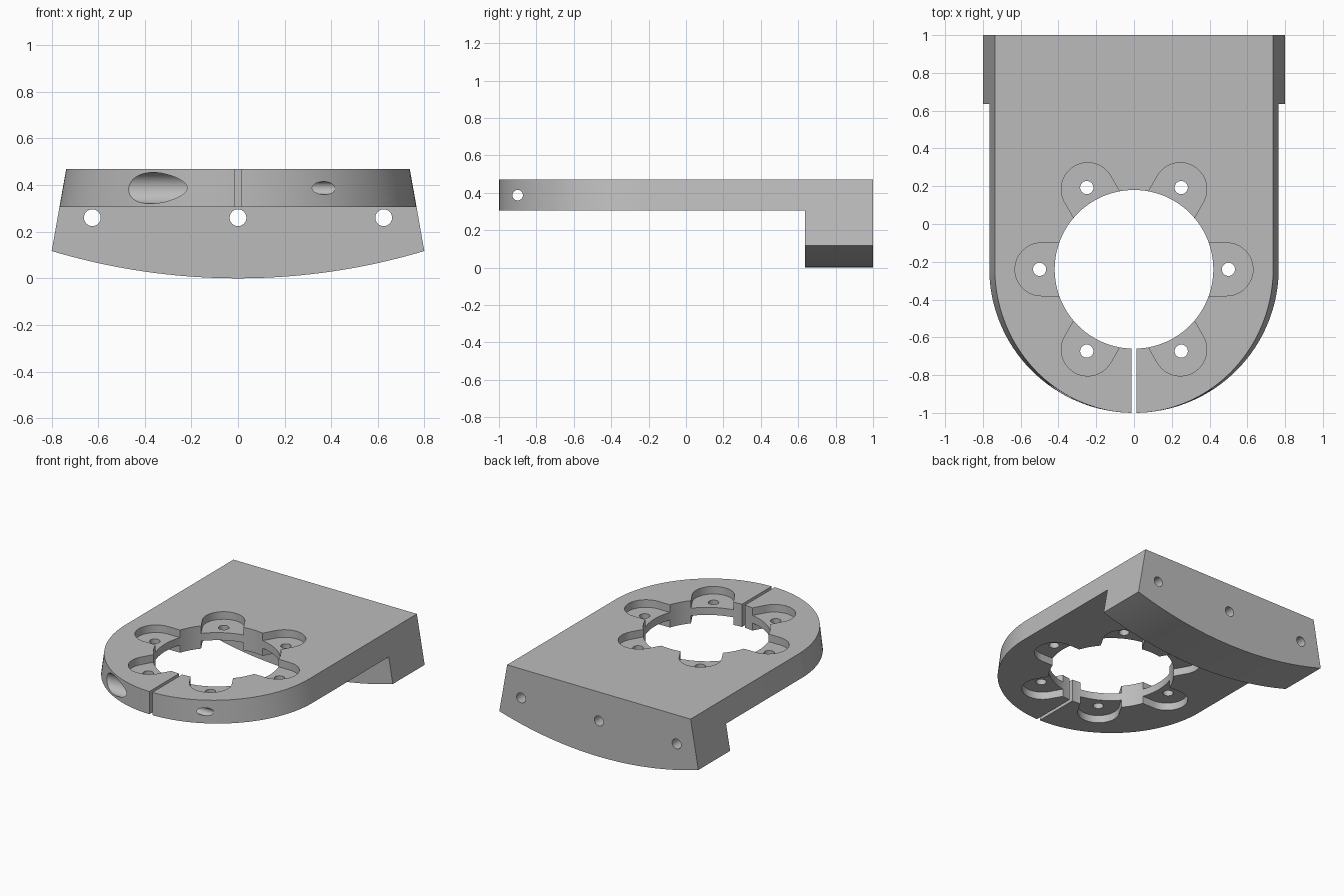
import bpy, bmesh
from math import sin, cos, pi, radians, sqrt
from mathutils import Matrix, Vector

if "Cube" in bpy.data.objects:
    bpy.data.objects.remove(bpy.data.objects["Cube"], do_unlink=True)

TOP, UNDER = 0.47, 0.305        # plate faces
BORE_Y, FLANGE_Y = -0.24, 0.635
ROUND_Y, ROUND_R = -0.235, 0.765
POCKET = 0.055

grey = bpy.data.materials.new("machined grey")
grey.use_nodes = True
grey.diffuse_color = (0.5, 0.5, 0.5, 1)
grey.node_tree.nodes["Principled BSDF"].inputs["Base Color"].default_value = (0.5, 0.5, 0.5, 1)


def make_object(name, bm):
    bmesh.ops.recalc_face_normals(bm, faces=bm.faces)
    mesh = bpy.data.meshes.new(name)
    bm.to_mesh(mesh)
    bm.free()
    obj = bpy.data.objects.new(name, mesh)
    bpy.context.collection.objects.link(obj)
    mesh.materials.append(grey)
    return obj


def extrude(bm, face, dz):
    new = bmesh.ops.extrude_face_region(bm, geom=[face])["geom"]
    verts = [g for g in new if isinstance(g, bmesh.types.BMVert)]
    bmesh.ops.translate(bm, verts=verts, vec=(0, 0, dz))


def prism(name, points, z0, z1):
    bm = bmesh.new()
    extrude(bm, bm.faces.new([bm.verts.new((x, y, z0)) for x, y in points]), z1 - z0)
    return make_object(name, bm)


def cylinder(name, radius, centre, length, axis="Z", segments=32):
    turn = {"X": Matrix.Rotation(pi / 2, 4, "Y"),
            "Y": Matrix.Rotation(pi / 2, 4, "X"), "Z": Matrix()}[axis]
    bm = bmesh.new()
    bmesh.ops.create_cone(bm, cap_ends=True, segments=segments, radius1=radius, radius2=radius,
                          depth=length, matrix=Matrix.Translation(Vector(centre)) @ turn)
    return make_object(name, bm)


def half_width(z):
    return 0.737 + (TOP - z) * 0.177


# Round-ended plate, with the flange drawn down from its rear underside
bm = bmesh.new()
arc = [(ROUND_R * cos(a), ROUND_Y + ROUND_R * sin(a))
       for a in (pi + pi * i / 96 for i in range(97))]
outline = arc + [(ROUND_R, FLANGE_Y), (ROUND_R, 1), (-ROUND_R, 1), (-ROUND_R, FLANGE_Y)]
ring = [bm.verts.new((x, y, UNDER)) for x, y in outline]
plate_face = bm.faces.new(ring)
extrude(bm, plate_face, TOP - UNDER)
bmesh.utils.face_split(plate_face, ring[97], ring[-1])
rear = max((f for f in bm.faces if all(abs(v.co.z - UNDER) < 1e-5 for v in f.verts)),
           key=lambda f: f.calc_center_median().y)
extrude(bm, rear, -0.4)
for v in bm.verts:
    v.co.x *= half_width(v.co.z) / ROUND_R
bracket = make_object("clamp_bracket", bm)


def boolean(tool, operation="DIFFERENCE"):
    bpy.context.view_layer.objects.active = bracket
    mod = bracket.modifiers.new("cut", "BOOLEAN")
    mod.object, mod.operation, mod.solver = tool, operation, "EXACT"
    bpy.ops.object.modifier_apply(modifier=mod.name)
    bpy.data.objects.remove(tool, do_unlink=True)


# Curved flange underside
boolean(cylinder("underside_arc", 2.79, (0, 0, 2.79), 4, "Y", 384), "INTERSECT")

# Main bore and clamp slit
boolean(cylinder("bore", 0.42, (0, BORE_Y, 0.4), 1, "Z", 96))
boolean(prism("slit", [(-0.012, -1.2), (0.012, -1.2), (0.012, -0.5), (-0.012, -0.5)], 0.2, 0.6))

# Six bolt pockets on both faces, with through holes
for i in range(6):
    angle = radians(60 * i)
    slot = [(0.49 + 0.14 * cos(a), 0.14 * sin(a))
            for a in (-pi / 2 + pi * k / 32 for k in range(33))]
    slot += [(0.25, 0.14), (0.25, -0.14)]
    points = [(x * cos(angle) - y * sin(angle), BORE_Y + x * sin(angle) + y * cos(angle))
              for x, y in slot]
    boolean(prism("pocket_top", points, TOP - POCKET, TOP + 0.1))
    boolean(prism("pocket_under", points, UNDER - 0.1, UNDER + POCKET))
    boolean(cylinder("bolt_hole", 0.035, (0.5 * cos(angle), BORE_Y + 0.5 * sin(angle), 0.4), 1))

# Flange mounting holes
for x in (-0.625, 0, 0.625):
    boolean(cylinder("mount_hole", 0.036, (x, 0.8, 0.26), 1, "Y"))

# Clamp screw hole with a counterbore on the right
boolean(cylinder("screw_hole", 0.028, (0, -0.9, 0.387), 2, "X"))
boolean(cylinder("screw_counterbore", 0.067, (-0.7, -0.9, 0.387), 1, "X", 48))

bracket.select_set(True)
bpy.context.view_layer.objects.active = bracket
bpy.ops.object.shade_smooth_by_angle(angle=radians(25))
